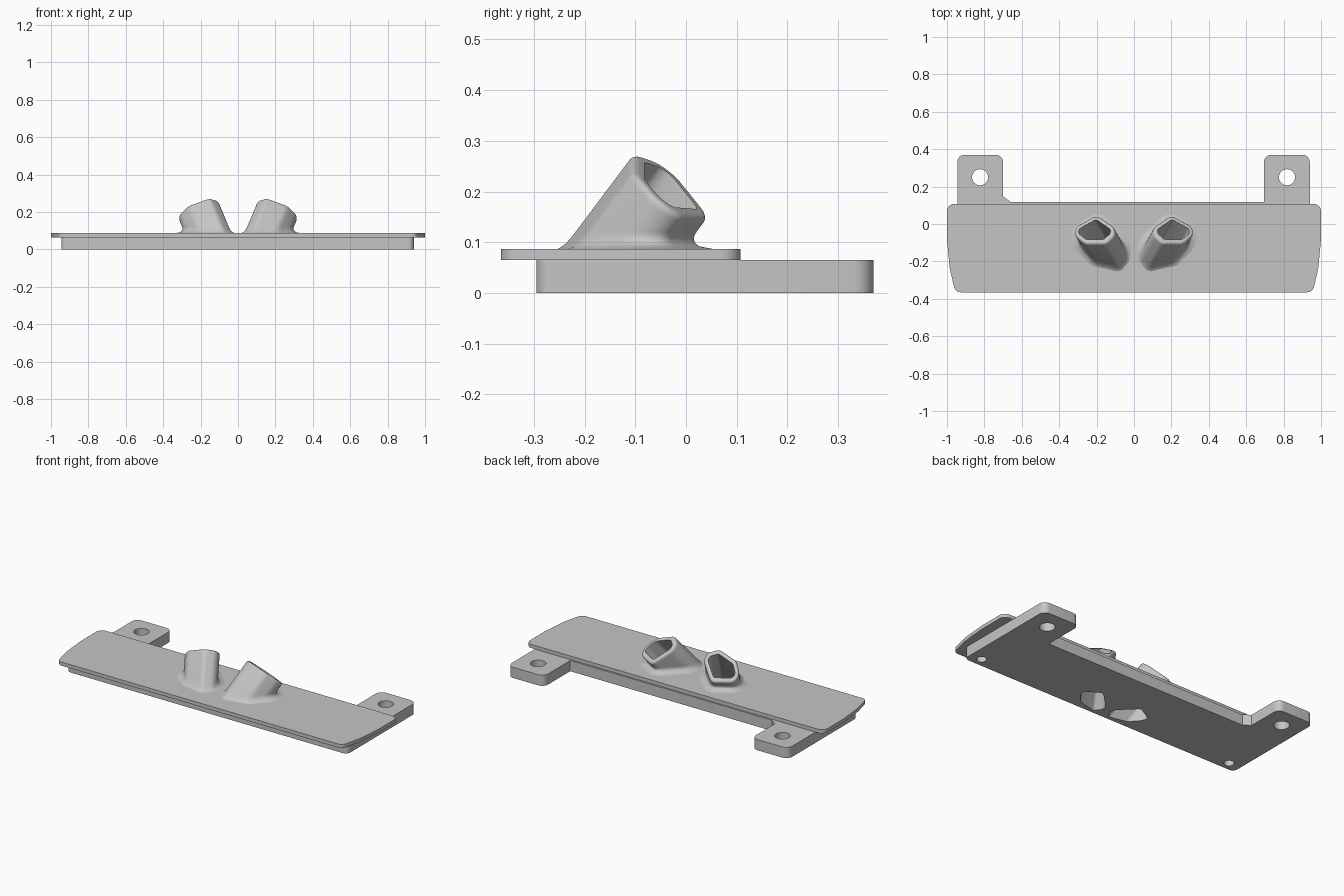
import bpy, bmesh, math
from mathutils import Vector

if "Cube" in bpy.data.objects:
    bpy.data.objects.remove(bpy.data.objects["Cube"])

BASE_TOP, PLATE_TOP = 0.065, 0.087

grey = bpy.data.materials.new("light_grey")
grey.use_nodes = True
grey.diffuse_color = (0.56, 0.56, 0.56, 1)
grey.node_tree.nodes["Principled BSDF"].inputs["Base Color"].default_value = grey.diffuse_color


def finish(bm, name):
    """Turn a bmesh into a grey object."""
    bmesh.ops.recalc_face_normals(bm, faces=bm.faces)
    mesh = bpy.data.meshes.new(name)
    bm.to_mesh(mesh)
    bm.free()
    mesh.materials.append(grey)
    ob = bpy.data.objects.new(name, mesh)
    bpy.context.collection.objects.link(ob)
    return ob


def shade(ob):
    bpy.ops.object.select_all(action='DESELECT')
    ob.select_set(True)
    bpy.context.view_layer.objects.active = ob
    bpy.ops.object.shade_smooth_by_angle(angle=math.radians(35))


def rounded(corners, steps=8):
    """Outline from (x, y, radius) corners."""
    out = []
    for i, (x, y, r) in enumerate(corners):
        p = Vector((x, y, 0))
        if r == 0:
            out.append(p)
            continue
        u = (Vector((*corners[i - 1][:2], 0)) - p).normalized()
        v = (Vector((*corners[(i + 1) % len(corners)][:2], 0)) - p).normalized()
        half = u.angle(v) / 2
        centre = p + (u + v).normalized() * r / math.sin(half)
        a = (p + u * r / math.tan(half) - centre).normalized()
        b = (p + v * r / math.tan(half) - centre).normalized()
        out += [centre + a.slerp(b, k / steps) * r for k in range(steps + 1)]
    return out


def skin(loops, name, ring=False):
    """Bridge equal loops; close as a ring or with end caps."""
    bm = bmesh.new()
    rows = [[bm.verts.new(p) for p in loop] for loop in loops]
    n = len(rows[0])
    pairs = list(zip(rows, rows[1:]))
    if ring:
        pairs.append((rows[-1], rows[0]))
    else:
        bm.faces.new(rows[0])
        bm.faces.new(rows[-1])
    for a, b in pairs:
        for i in range(n):
            j = (i + 1) % n
            bm.faces.new((a[i], a[j], b[j], b[i]))
    return finish(bm, name)


def slab(corners, z0, z1, name):
    outline = rounded(corners)
    return skin([[p + Vector((0, 0, z)) for p in outline] for z in (z0, z1)], name)


def round_cutter(x, y, r):
    ring = [(x + r * math.cos(a * math.tau / 40), y + r * math.sin(a * math.tau / 40))
            for a in range(40)]
    return skin([[(px, py, z) for px, py in ring] for z in (-0.05, 0.15)], "cutter")


def cut(ob, cutter):
    mod = ob.modifiers.new("hole", 'BOOLEAN')
    mod.operation, mod.solver, mod.object = 'DIFFERENCE', 'EXACT', cutter
    cutter.hide_render = True
    bpy.context.view_layer.objects.active = ob
    bpy.ops.object.modifier_apply(modifier=mod.name)


# Slanted sockets: five-sided rounded section, leaning back and outward
LEAN = Vector((0.42, 0.75, 1))
SECTION = [(0.148, -0.040), (0.170, -0.060), (0.250, -0.060), (0.274, -0.040), (0.204, -0.001)]
WALL, BORE = 0.044, 0.022


def section_rays(steps=8):
    """(corner centre, outward normal) pairs round the section."""
    pts = [Vector((x, y, 0)) for x, y in SECTION]
    rays = []
    for i, p in enumerate(pts):
        normals = []
        for e in (p - pts[i - 1], pts[(i + 1) % len(pts)] - p):
            normals.append(Vector((e.y, -e.x, 0)).normalized())
        rays += [(p, normals[0].slerp(normals[1], k / steps)) for k in range(steps + 1)]
    return rays


RAYS = section_rays()


def on_rim(p, drop=0.0):
    z = 0.208 - 0.36 * (p.x - 0.205) - 0.73 * (p.y + 0.035)
    return Vector((p.x, p.y, z)) - LEAN * drop


def at_height(p, z):
    q = on_rim(p)
    return q + LEAN * (z - q.z)


def mirrored(loop, side):
    return [(p.x * side, p.y, p.z) for p in loop]


def socket_loops():
    loops = []
    # flared fillet at the foot, wider on the overhanging side
    for k in range(8):
        t = k / 7
        flare = 1 - math.sqrt(1 - (1 - t) ** 2)
        loops.append([at_height(c + n * WALL, PLATE_TOP + 0.034 * t)
                      + n * flare * (0.033 + 0.022 * n.y + 0.014 * n.x) for c, n in RAYS])
    # rounded lip, then the bore back down
    for k in range(6):
        a = k / 5 * math.pi / 2
        r = WALL - 0.011 * (1 - math.cos(a))
        loops.append([on_rim(c + n * r, 0.011 * (1 - math.sin(a))) for c, n in RAYS])
    loops.append([on_rim(c + n * BORE) for c, n in RAYS])
    loops.append([at_height(c + n * BORE, PLATE_TOP) for c, n in RAYS])
    return loops


# Mounting base with two rear tabs
base = slab([(-0.945, -0.295, 0.03), (0.94, -0.295, 0.03), (0.94, 0.37, 0.04),
             (0.695, 0.37, 0.04), (0.695, 0.118, 0), (-0.66, 0.118, 0),
             (-0.70, 0.148, 0), (-0.70, 0.37, 0.04), (-0.945, 0.37, 0.04)],
            0, BASE_TOP, "mounting_base")

# Cover plate with bowed ends
right = [(0.955, -0.365, 0.035), (0.985, -0.24, 0.3), (1.0, -0.08, 0.5), (1.0, 0.108, 0.04)]
cover = slab(right + [(-x, y, r) for x, y, r in reversed(right)],
             BASE_TOP, PLATE_TOP, "cover_plate")

# Screw holes in the tabs and blind holes under the front corners
cutters = []
for x, y, r in ((-0.823, 0.25, 0.043), (0.818, 0.25, 0.043),
                (-0.868, -0.242, 0.028), (0.865, -0.242, 0.028)):
    cutters.append(round_cutter(x, y, r))
    cut(base, cutters[-1])

# Sockets and their bores through both plates
for side, name in ((1, "left_socket"), (-1, "right_socket")):
    shade(skin([mirrored(l, side) for l in socket_loops()], name, ring=True))
    bore = [mirrored([at_height(c + n * BORE, z) for c, n in RAYS], side)
            for z in (-0.03, 0.12)]
    cutters.append(skin(bore, "bore_cutter"))
    cut(base, cutters[-1])
    cut(cover, cutters[-1])

for c in cutters:
    bpy.data.objects.remove(c)
shade(base)
shade(cover)
